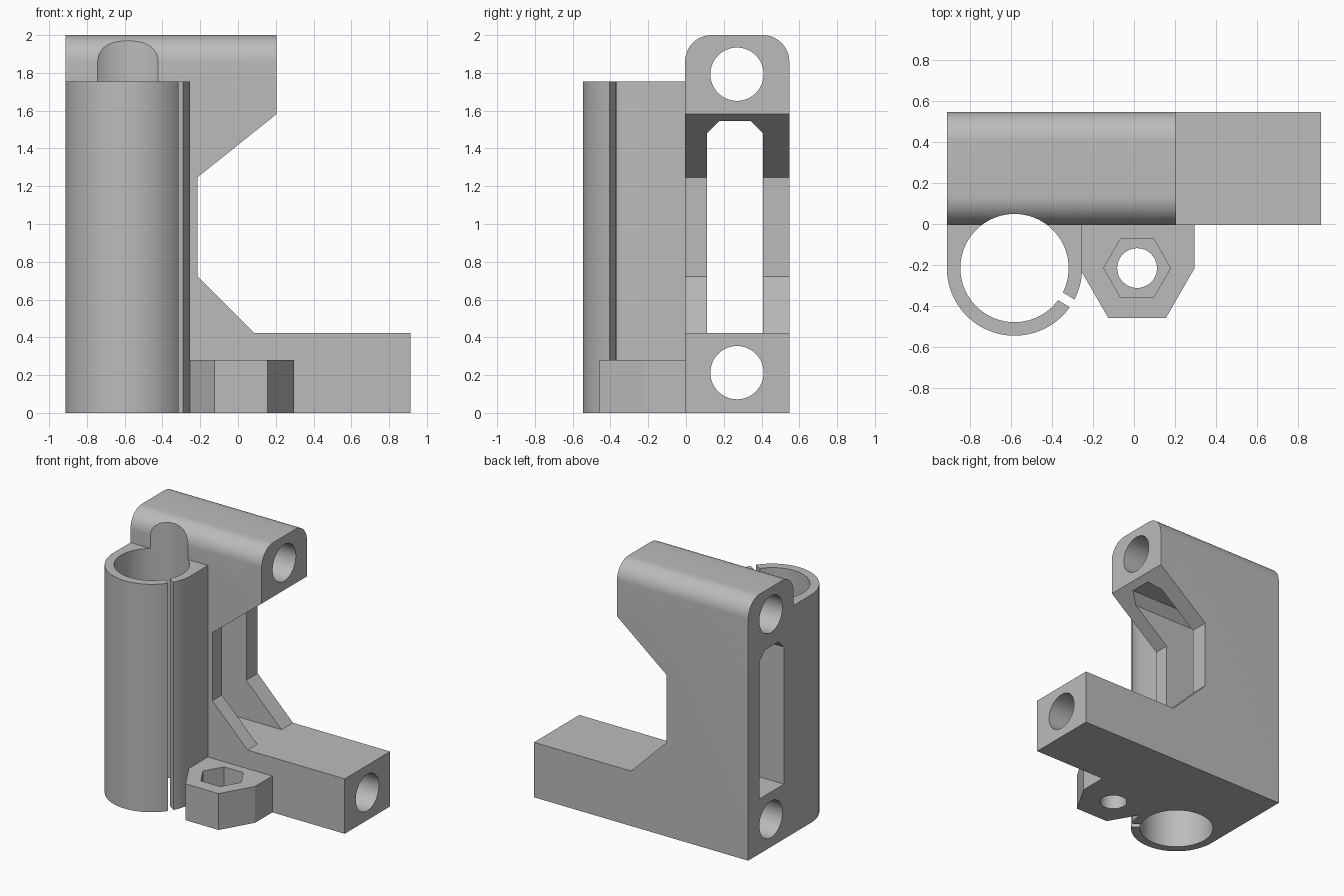
import bpy, bmesh, math
from mathutils import Matrix, Vector

if "Cube" in bpy.data.objects:
    bpy.data.objects.remove(bpy.data.objects["Cube"])

GREY = (0.5, 0.5, 0.5, 1)
mat = bpy.data.materials.new("plain grey")
mat.use_nodes = True
mat.diffuse_color = GREY
mat.node_tree.nodes["Principled BSDF"].inputs["Base Color"].default_value = GREY

FRONT, BACK, SIDE = -0.005, 0.547, 0.913
BORE = (-0.583, -0.215)
NUT = (0.015, -0.215)
ROD_Y = 0.27

# Each axis maps a 2D profile point and a depth to a position
AXES = {
    "x": lambda a, b, d: (d, a, b),
    "y": lambda a, b, d: (a, d, b),
    "z": lambda a, b, d: (a, b, d),
}


def prism(name, points, axis, start, end, round_top=0):
    """Extrude a profile along an axis; optionally round the long top edges."""
    bm = bmesh.new()
    face = bm.faces.new([bm.verts.new(AXES[axis](a, b, start)) for a, b in points])
    move = Vector(AXES[axis](0, 0, end - start))
    new = bmesh.ops.extrude_face_region(bm, geom=[face], use_keep_orig=True)["geom"]
    bmesh.ops.translate(bm, vec=move, verts=[v for v in new if isinstance(v, bmesh.types.BMVert)])
    bmesh.ops.recalc_face_normals(bm, faces=bm.faces)
    if round_top:
        top = max(v.co.z for v in bm.verts)
        edges = [e for e in bm.edges
                 if all(v.co.z > top - 0.001 for v in e.verts)
                 and abs(e.verts[0].co.y - e.verts[1].co.y) < 0.001]
        bmesh.ops.bevel(bm, geom=edges, offset=round_top, segments=12,
                        profile=0.5, affect="EDGES")
    mesh = bpy.data.meshes.new(name)
    bm.to_mesh(mesh)
    bm.free()
    mesh.materials.append(mat)
    obj = bpy.data.objects.new(name, mesh)
    bpy.context.collection.objects.link(obj)
    return obj


def ring(center, radius, count, first=0, last=math.tau):
    """Points on a circle, or on an arc when it does not close."""
    steps = count if last - first >= math.tau else count - 1
    return [(center[0] + radius * math.cos(first + (last - first) * i / steps),
             center[1] + radius * math.sin(first + (last - first) * i / steps))
            for i in range(count)]


def combine(target, tool, operation):
    """Apply a boolean and remove the tool."""
    tool.hide_render = True
    mod = target.modifiers.new("combine", "BOOLEAN")
    mod.operation, mod.solver, mod.object = operation, "EXACT", tool
    bpy.context.view_layer.objects.active = target
    bpy.ops.object.modifier_apply(modifier=mod.name)
    bpy.data.objects.remove(tool)


# Main bracket: long lower arm, waist and rounded upper arm
bracket = prism("carriage_end_bracket", [
    (-SIDE, 0), (SIDE, 0), (SIDE, 0.423), (0.085, 0.423), (-0.215, 0.723),
    (-0.215, 1.247), (0.205, 1.583), (0.205, 2), (-SIDE, 2)],
    "y", FRONT, BACK, round_top=0.14)

# Bearing clamp: half-round front, square back sunk into the bracket
clamp = [(-0.253, 0.08), (-SIDE, 0.08)] + ring(BORE, 0.33, 49, math.pi, math.tau)
combine(bracket, prism("bearing_clamp", clamp, "z", 0, 1.755), "UNION")

# Nut holder: hexagonal boss with a square back
holder = [(-0.265, 0.08)] + ring(NUT, 0.281, 4, math.pi, math.tau) + [(0.296, 0.08)]
combine(bracket, prism("nut_holder", holder, "z", 0, 0.28), "UNION")

# Bearing bore
combine(bracket, prism("bore_cutter", ring(BORE, 0.264, 96), "z", -0.1, 2.1), "DIFFERENCE")

# Clamp slit, running outwards from the bore
turn = Matrix.Rotation(math.radians(-31.5), 2)
slit = [turn @ Vector(p) + Vector(BORE)
        for p in ((0.2, -0.022), (0.4, -0.022), (0.4, 0.022), (0.2, 0.022))]
combine(bracket, prism("slit_cutter", slit, "z", -0.1, 1.9), "DIFFERENCE")

# Hexagonal nut pocket above a round screw hole
combine(bracket, prism("nut_cutter", ring(NUT, 0.163, 6), "z", 0.12, 0.4), "DIFFERENCE")
combine(bracket, prism("screw_cutter", ring(NUT, 0.097, 48), "z", -0.1, 0.4), "DIFFERENCE")

# Rod holes through both arms
for height in (0.213, 1.793):
    hole = ring((ROD_Y, height), 0.141, 64)
    combine(bracket, prism("rod_cutter", hole, "x", -1.1, 1.1), "DIFFERENCE")

# Belt slot with chamfered roof
belt = [(0.112, 0.423), (0.408, 0.423), (0.408, 1.48), (0.343, 1.545),
        (0.177, 1.545), (0.112, 1.48)]
combine(bracket, prism("belt_cutter", belt, "x", -1.1, 0.5), "DIFFERENCE")

# Smooth the round walls, keep the corners sharp
bpy.ops.object.select_all(action="DESELECT")
bracket.select_set(True)
bpy.context.view_layer.objects.active = bracket
bpy.ops.object.shade_smooth_by_angle(angle=math.radians(25))
